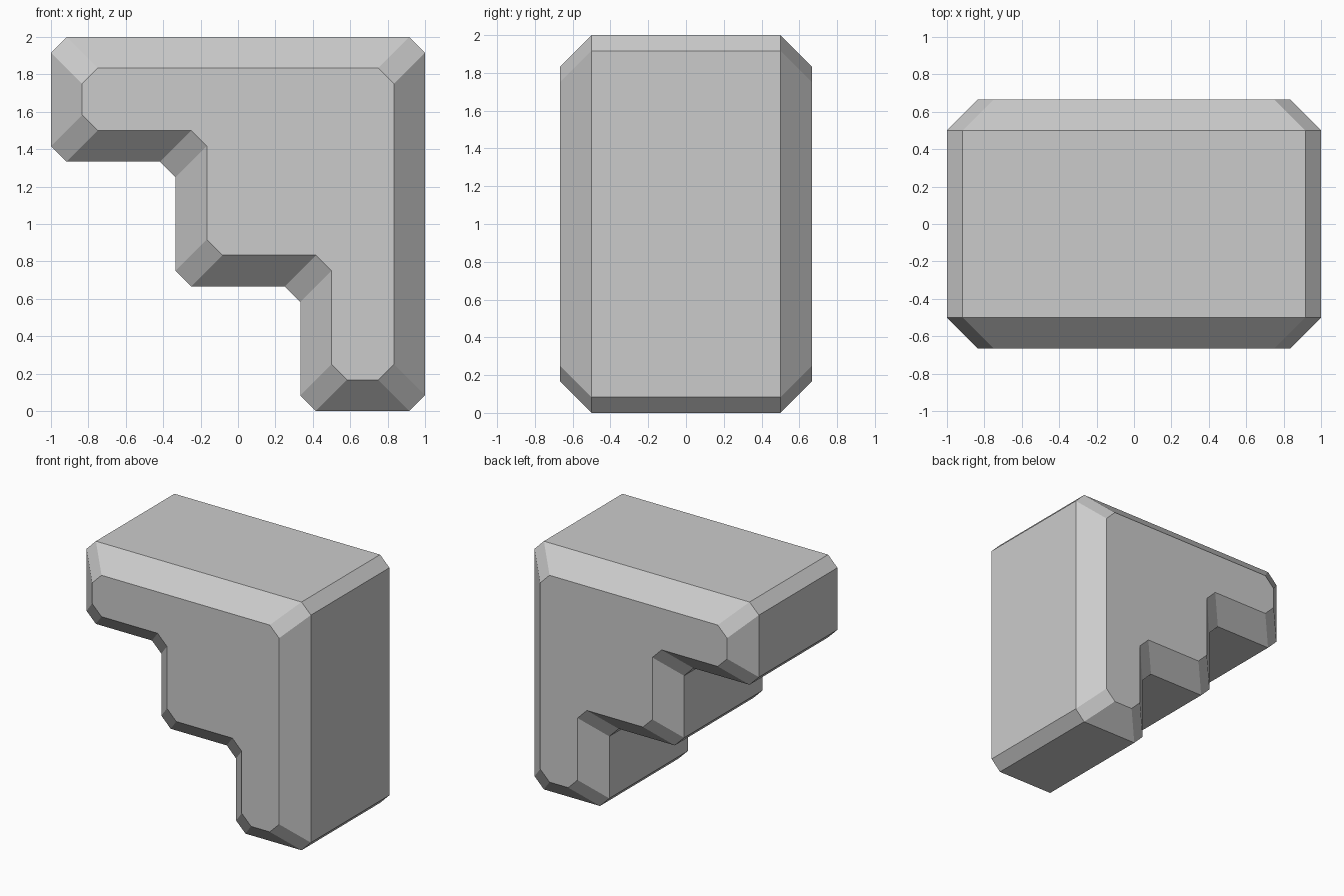
import bpy, bmesh
from mathutils import Vector

if "Cube" in bpy.data.objects:
    bpy.data.objects.remove(bpy.data.objects["Cube"])

T = 1 / 3
CUT = T / 4      # corner chamfer seen from the front
BEVEL = T / 2    # bevel towards the front and back faces

# Stepped profile in x, z, counter-clockwise, sharp corners
corners = [Vector(p) for p in (
    (T, 0), (1, 0), (1, 2), (-1, 2),
    (-1, 4 * T), (-T, 4 * T), (-T, 2 * T), (T, 2 * T))]


def ring(bm, y, inset):
    """Inset the profile, chamfer every corner and place it at depth y."""
    verts = []
    n = len(corners)
    for i, p in enumerate(corners):
        d_in = (p - corners[i - 1]).normalized()
        d_out = (corners[(i + 1) % n] - p).normalized()
        q = p + inset * (Vector((-d_in.y, d_in.x)) + Vector((-d_out.y, d_out.x)))
        for c in (q - d_in * CUT, q + d_out * CUT):
            verts.append(bm.verts.new((c.x, y, c.y)))
    return verts


# Bevelled inverted-stair block: four rings joined by side faces, capped at both ends
bm = bmesh.new()
rings = [ring(bm, y, s) for y, s in
         ((-2 * T, BEVEL), (-0.5, 0), (0.5, 0), (2 * T, BEVEL))]
for a, b in zip(rings, rings[1:]):
    for i in range(len(a)):
        bm.faces.new((a[i - 1], a[i], b[i], b[i - 1]))
bm.faces.new(rings[0])
bm.faces.new(rings[-1][::-1])
bmesh.ops.recalc_face_normals(bm, faces=bm.faces[:])

mesh = bpy.data.meshes.new("inverted_stair_block")
bm.to_mesh(mesh)
bm.free()
block = bpy.data.objects.new("inverted_stair_block", mesh)
bpy.context.collection.objects.link(block)
